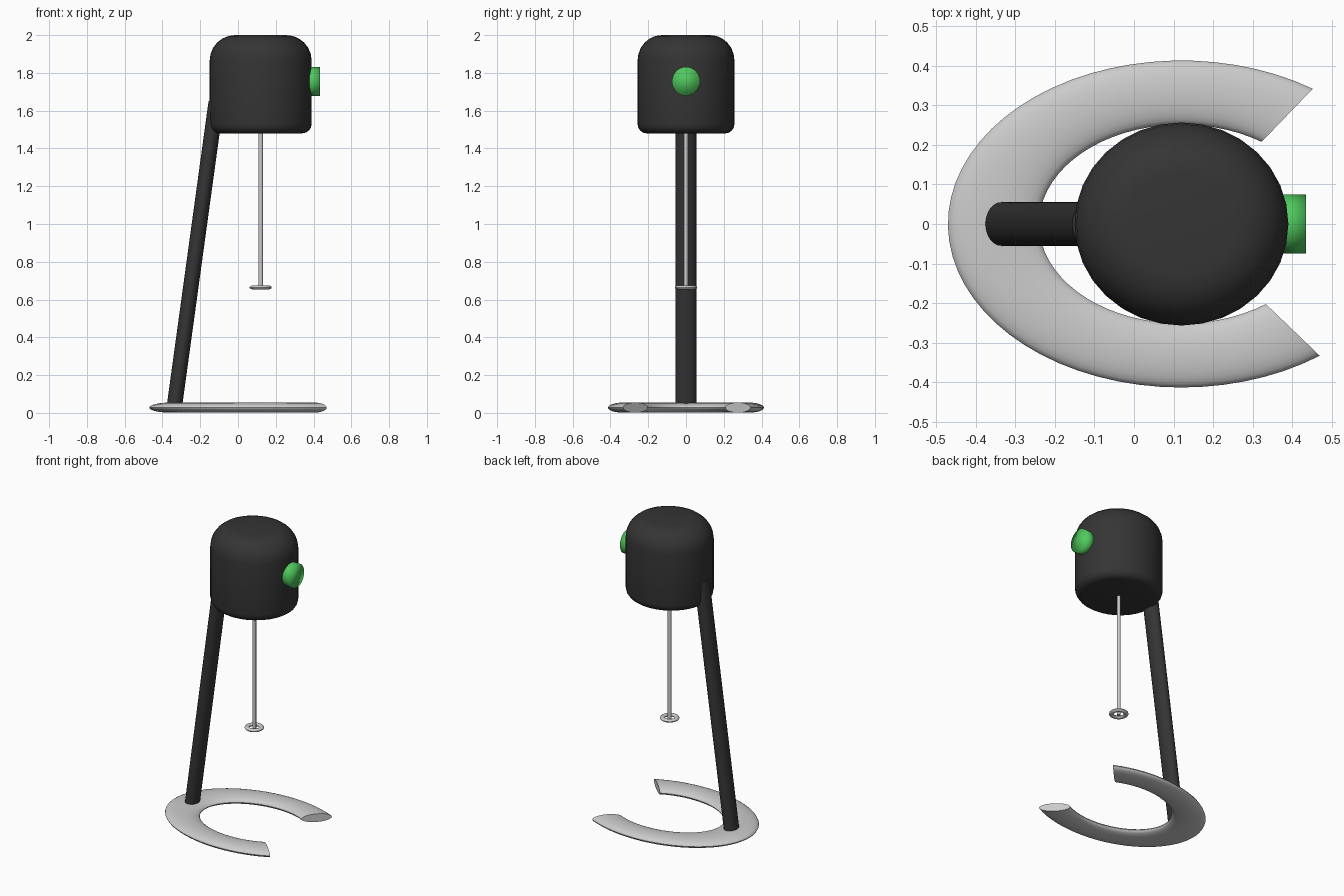
import bpy, bmesh
from math import cos, sin, pi, radians
from mathutils import Vector

if "Cube" in bpy.data.objects:
    bpy.data.objects.remove(bpy.data.objects["Cube"])

CX = 0.12  # axis shared by head, cord and base


def material(name, rgb):
    m = bpy.data.materials.new(name)
    m.diffuse_color = (*rgb, 1)
    m.use_nodes = True
    m.node_tree.nodes["Principled BSDF"].inputs["Base Color"].default_value = m.diffuse_color
    return m


dark = material("dark_plastic", (0.035, 0.035, 0.035))
green = material("green_plastic", (0.08, 0.58, 0.11))


def loft(name, rings, mat=None, closed=False, angle=40):
    """Skin a list of equal-length point rings; cap the ends unless closed."""
    bm = bmesh.new()
    vs = [[bm.verts.new(p) for p in r] for r in rings]
    n = len(rings[0])
    for i in range(len(vs) if closed else len(vs) - 1):
        a, b = vs[i], vs[(i + 1) % len(vs)]
        for j in range(n):
            bm.faces.new((a[j], a[(j + 1) % n], b[(j + 1) % n], b[j]))
    if not closed:
        bm.faces.new(vs[0])
        bm.faces.new(vs[-1])
    bmesh.ops.recalc_face_normals(bm, faces=bm.faces)
    me = bpy.data.meshes.new(name)
    bm.to_mesh(me)
    bm.free()
    ob = bpy.data.objects.new(name, me)
    bpy.context.collection.objects.link(ob)
    if mat:
        me.materials.append(mat)
    bpy.ops.object.select_all(action='DESELECT')
    ob.select_set(True)
    bpy.context.view_layer.objects.active = ob
    bpy.ops.object.shade_smooth_by_angle(angle=radians(angle))
    return ob


def oval(c, u, v, n=32):
    """Ellipse about c with half-axis vectors u and v."""
    c, u, v = Vector(c), Vector(u), Vector(v)
    return [c + u * cos(2 * pi * i / n) + v * sin(2 * pi * i / n) for i in range(n)]


def arc_ring(t, a, b, wa, wb, z, h, n=24):
    """Flattened oval section at angle t around an elliptical path."""
    return oval((CX + a * cos(t), b * sin(t), z),
                (wa * cos(t), wb * sin(t), 0), (0, 0, h), n)


# open C-shaped base
t0, t1 = radians(55.8), radians(360 - 53.7)
loft("base", [arc_ring(t0 + (t1 - t0) * i / 48, 0.475, 0.332, 0.115, 0.081, 0.028, 0.027)
              for i in range(49)])

# leaning pole
loft("pole", [oval((x, 0, z), (0.041, 0, 0), (0, 0.055, 0))
              for x, z in ((-0.336, 0.04), (-0.115, 1.65))], dark)

# head: rounded drum, wide bevel on top and small bevel below
profile = [(0.22 + 0.05 * sin(k * pi / 8), 1.53 - 0.05 * cos(k * pi / 8)) for k in range(5)]
profile += [(0.135 + 0.135 * cos(k * pi / 12), 1.865 + 0.135 * sin(k * pi / 12)) for k in range(7)]
loft("head", [oval((CX, 0, z), (r, 0, 0), (0, r * 0.95, 0)) for r, z in profile], dark)

# side knob
loft("knob", [oval((x, 0, 1.755), (0, 0.074, 0), (0, 0, 0.077)) for x in (0.36, 0.435)],
     green, angle=180)

# pull cord and its ring
loft("pull_cord", [oval((CX, 0, z), (0.012, 0, 0), (0, 0.012, 0), 16) for z in (0.655, 1.5)])
loft("pull_ring", [arc_ring(2 * pi * i / 32, 0.044, 0.044, 0.015, 0.015, 0.664, 0.01, 12)
                   for i in range(32)], closed=True)
